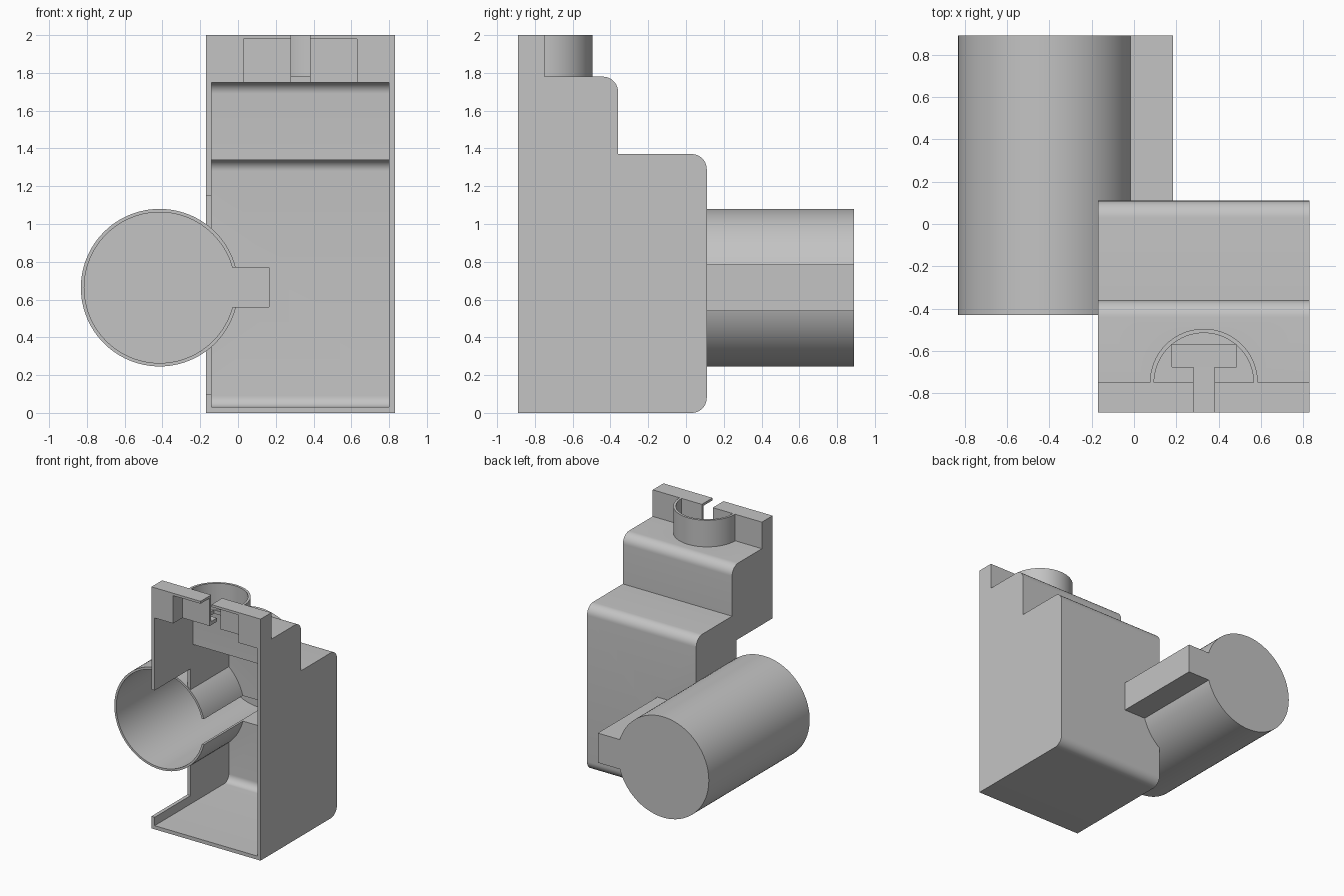
import bpy, bmesh, math
from mathutils import Vector

if "Cube" in bpy.data.objects:
    bpy.data.objects.remove(bpy.data.objects["Cube"])

grey = bpy.data.materials.new("plain_grey")
grey.diffuse_color = (0.55, 0.55, 0.55, 1)
grey.use_nodes = True
grey.node_tree.nodes["Principled BSDF"].inputs["Base Color"].default_value = grey.diffuse_color


def prism(name, pts, axis, lo, hi):
    """Extrude a closed 2D profile along x, y or z."""
    place = {"x": lambda p, t: (t, p[0], p[1]),
             "y": lambda p, t: (p[0], t, p[1]),
             "z": lambda p, t: (p[0], p[1], t)}[axis]
    bm = bmesh.new()
    a = [bm.verts.new(place(p, lo)) for p in pts]
    b = [bm.verts.new(place(p, hi)) for p in pts]
    bm.faces.new(a)
    bm.faces.new(b)
    for i in range(len(pts)):
        j = (i + 1) % len(pts)
        bm.faces.new((a[i], a[j], b[j], b[i]))
    bmesh.ops.recalc_face_normals(bm, faces=bm.faces)
    me = bpy.data.meshes.new(name)
    bm.to_mesh(me)
    bm.free()
    me.materials.append(grey)
    ob = bpy.data.objects.new(name, me)
    bpy.context.collection.objects.link(ob)
    return ob


def box(name, x0, x1, y0, y1, z0, z1):
    return prism(name, [(x0, y0), (x1, y0), (x1, y1), (x0, y1)], "z", z0, z1)


def arc(cx, cy, r, a0, a1, n, ends=True):
    return [(cx + r * math.cos(math.radians(a0 + (a1 - a0) * i / n)),
             cy + r * math.sin(math.radians(a0 + (a1 - a0) * i / n)))
            for i in range(n + (1 if ends else 0))]


def boolean(target, tool, op):
    m = target.modifiers.new("cut", "BOOLEAN")
    m.operation, m.object, m.solver = op, tool, "EXACT"
    bpy.context.view_layer.update()
    dg = bpy.context.evaluated_depsgraph_get()
    me = bpy.data.meshes.new_from_object(target.evaluated_get(dg))
    target.modifiers.clear()
    target.data = me
    bpy.data.objects.remove(tool, do_unlink=True)


def stepped(d, r, front):
    """Side profile of the stepped shell, inset by d."""
    back, step = 0.11 - d, -0.36 - d
    low, mid, top = d, 1.37 - d, 1.78 - d
    return ([(front, low)] + arc(back - r, low + r, r, -90, 0, 10)
            + arc(back - r, mid - r, r, 0, 90, 10) + [(step, mid)]
            + arc(step - r, top - r, r, 0, 90, 10))


# stepped housing with the upright plate on top
profile = stepped(0, 0.08, -0.89) + [(-0.75, 1.78), (-0.75, 2), (-0.89, 2)]
body = prism("stepped_housing", profile, "x", -0.17, 0.83)

# half-round collar behind the plate
cx, cy = 0.33, -0.75
outer = [(cx + 0.255, cy - 0.01)] + arc(cx, cy, 0.255, 0, 180, 40) + [(cx - 0.255, cy - 0.01)]
boolean(body, prism("collar", outer, "z", 1.765, 2.0), "UNION")
boolean(body, prism("collar_hole", arc(cx, cy, 0.235, 0, 180, 40), "z", 1.78, 2.1), "DIFFERENCE")

# main cavity, open at the front
cavity = stepped(0.03, 0.06, -1.0) + [(-1.0, 1.75)]
boolean(body, prism("cavity", cavity, "x", -0.14, 0.80), "DIFFERENCE")

# plate pocket, T-shaped slot, side notch
boolean(body, box("pocket", 0.03, 0.63, -1.0, -0.77, 1.7, 1.98), "DIFFERENCE")
tee = [(0.28, -1.0), (0.38, -1.0), (0.38, -0.675), (0.485, -0.675),
       (0.485, -0.57), (0.18, -0.57), (0.18, -0.675), (0.28, -0.675)]
boolean(body, prism("tee_slot", tee, "z", 1.7, 2.1), "DIFFERENCE")
boolean(body, box("side_notch", -0.3, -0.12, -1.0, -0.42, 0.10, 1.15), "DIFFERENCE")

# horizontal barrel with side channel, hollow and open at the front
bx, bz = -0.415, 0.663
boolean(body, prism("barrel", arc(bx, bz, 0.417, 0, 360, 96, False), "y", -0.43, 0.89), "UNION")
boolean(body, box("channel", -0.1, 0.185, 0.095, 0.89, 0.54, 0.785), "UNION")
boolean(body, prism("barrel_bore", arc(bx, bz, 0.399, 0, 360, 96, False), "y", -0.6, 0.87), "DIFFERENCE")
boolean(body, box("channel_bore", -0.1, 0.165, -0.6, 0.87, 0.56, 0.77), "DIFFERENCE")

# smooth the curved faces only
bpy.ops.object.select_all(action="DESELECT")
body.select_set(True)
bpy.context.view_layer.objects.active = body
bpy.ops.object.shade_smooth_by_angle(angle=math.radians(25))
